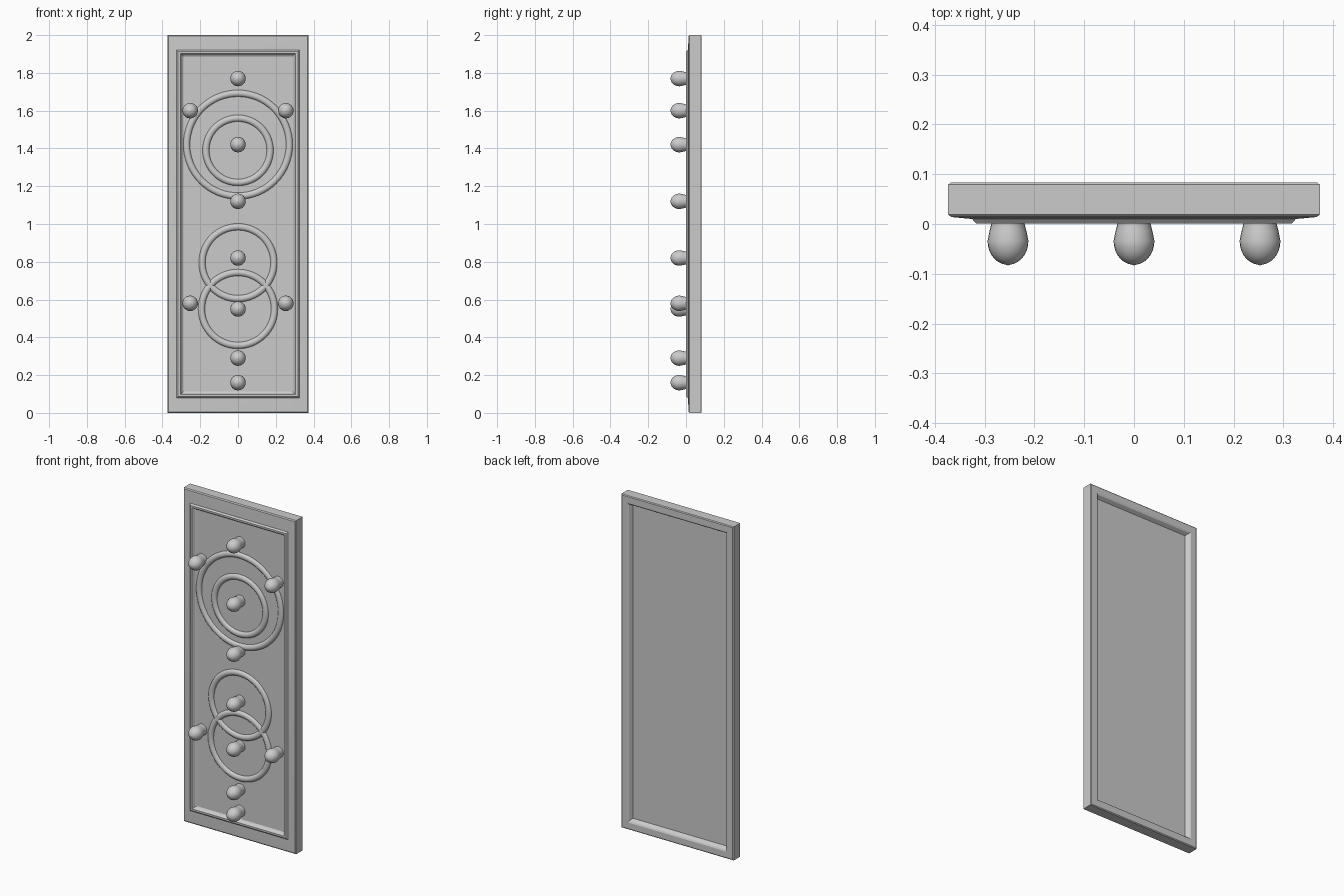
import bpy, bmesh, math

if "Cube" in bpy.data.objects:
    bpy.data.objects.remove(bpy.data.objects["Cube"])

W, H = 0.373, 2.0          # half width and height of the panel


def finish(name, bm, angle=35):
    bmesh.ops.recalc_face_normals(bm, faces=bm.faces)
    me = bpy.data.meshes.new(name)
    bm.to_mesh(me)
    bm.free()
    ob = bpy.data.objects.new(name, me)
    bpy.context.collection.objects.link(ob)
    bpy.ops.object.select_all(action='DESELECT')
    ob.select_set(True)
    bpy.context.view_layer.objects.active = ob
    bpy.ops.object.shade_smooth_by_angle(angle=math.radians(angle))
    return ob


def bridge(bm, loops, close_ring=False):
    n = len(loops[0])
    pairs = list(zip(loops, loops[1:]))
    if close_ring:
        pairs.append((loops[-1], loops[0]))
    for a, b in pairs:
        for i in range(n):
            j = (i + 1) % n
            bm.faces.new((a[i], a[j], b[j], b[i]))


# Door panel: nested rectangles (side inset, end inset, y) from front field to back recess
def panel():
    section = [
        (0.085, 0.112, 0.020), (0.078, 0.106, 0.016),      # inner field
        (0.068, 0.097, 0.001), (0.056, 0.086, 0.001),      # raised moulding
        (0.048, 0.078, 0.010),                             # frame face
        (0.006, 0.006, 0.014), (0.000, 0.000, 0.019),      # outer front edge
        (0.000, 0.000, 0.079), (0.005, 0.005, 0.083),      # outer back edge
        (0.042, 0.042, 0.083), (0.050, 0.050, 0.079),      # back rim
        (0.062, 0.062, 0.058),                             # back recess
    ]
    bm = bmesh.new()
    loops = []
    for ix, iz, y in section:
        x, z0, z1 = W - ix, iz, H - iz
        loops.append([bm.verts.new(p) for p in
                      ((-x, y, z0), (x, y, z0), (x, y, z1), (-x, y, z1))])
    bridge(bm, loops)
    bm.faces.new(loops[0])
    bm.faces.new(loops[-1])
    finish("door_panel", bm, 20)


# Raised rounded ring lying on the front field
def ring(name, z, radius, half=0.018, height=0.015, segs=64, sides=7):
    bm = bmesh.new()
    loops = []
    for k in range(sides):
        t = math.pi * k / (sides - 1)
        r, y = radius + half * math.cos(t), 0.021 - height * math.sin(t)
        loops.append([bm.verts.new((r * math.cos(a), y, z + r * math.sin(a)))
                      for a in (2 * math.pi * i / segs for i in range(segs))])
    bridge(bm, loops, True)
    finish(name, bm, 60)


# Round-headed stud on a short stem
def stud(name, x, z, segs=24):
    section = [(0.034, 0.024), (0.033, 0.002), (0.037, -0.014)]
    for k in range(8):
        t = math.radians(k * 12)
        section.append((0.041 * math.cos(t), -0.034 - 0.048 * math.sin(t)))
    bm = bmesh.new()
    loops = [[bm.verts.new((x + r * math.cos(a), y, z + r * math.sin(a)))
              for a in (2 * math.pi * i / segs for i in range(segs))]
             for r, y in section]
    bridge(bm, loops)
    tip = bm.verts.new((x, -0.083, z))
    for i in range(segs):
        bm.faces.new((loops[-1][i], loops[-1][(i + 1) % segs], tip))
    bm.faces.new(loops[0])
    finish(name, bm, 50)


panel()

ring("upper_outer_ring", 1.42, 0.272)
ring("upper_inner_ring", 1.39, 0.170)
ring("lower_ring_top", 0.795, 0.190)
ring("lower_ring_bottom", 0.55, 0.193)

# Centre line of studs, then the mirrored side pairs
for i, z in enumerate((0.16, 0.29, 0.55, 0.82, 1.12, 1.42, 1.77)):
    stud(f"centre_stud_{i + 1}", 0, z)
for row, z in (("lower", 0.58), ("upper", 1.60)):
    for side, s in (("left", -1), ("right", 1)):
        stud(f"{row}_{side}_stud", s * 0.253, z)
